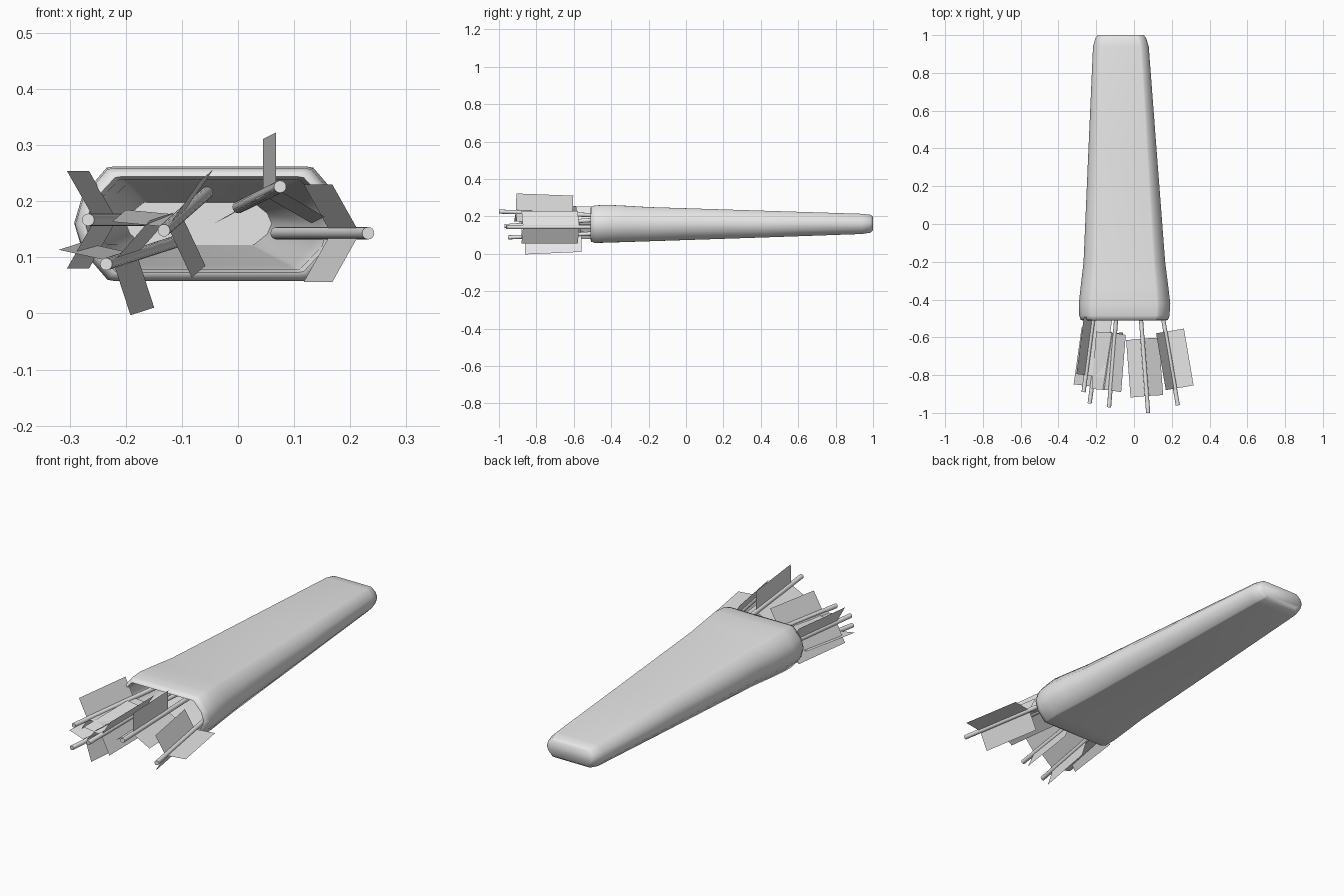
import bpy, bmesh
from math import cos, sin, radians
from mathutils import Vector

old = bpy.data.objects.get("Cube")
if old:
    bpy.data.objects.remove(old, do_unlink=True)

grey = bpy.data.materials.new("plain_grey")
grey.use_nodes = True
colour = (0.8, 0.8, 0.8, 1)
grey.diffuse_color = colour
grey.node_tree.nodes["Principled BSDF"].inputs["Base Color"].default_value = colour


def finish(name, bm, smooth_angle=None):
    mesh = bpy.data.meshes.new(name)
    bm.to_mesh(mesh)
    bm.free()
    mesh.materials.append(grey)
    obj = bpy.data.objects.new(name, mesh)
    bpy.context.collection.objects.link(obj)
    if smooth_angle:
        bpy.ops.object.select_all(action='DESELECT')
        obj.select_set(True)
        bpy.context.view_layer.objects.active = obj
        bpy.ops.object.shade_smooth_by_angle(angle=radians(smooth_angle))
    return obj


# Quarter outline of the case, as fractions of half width and half height
QUARTER = [(1, 0), (0.94, 0.48), (0.76, 0.98), (0.71, 1)]
RIGHT = [(x, -z) for x, z in reversed(QUARTER[1:])] + QUARTER
OUTLINE = RIGHT + [(-x, z) for x, z in reversed(RIGHT)]


def ring(bm, y, x0, x1, z0, z1):
    cx, cz, w, h = (x0 + x1) / 2, (z0 + z1) / 2, (x1 - x0) / 2, (z1 - z0) / 2
    return [bm.verts.new((cx + w * u, y, cz + h * v)) for u, v in OUTLINE]


# Case: outer wall from the closed end to the rim, then the inner wall back in
SECTIONS = [
    (1.00, -0.192, 0.052, 0.125, 0.200),
    (0.985, -0.204, 0.064, 0.113, 0.209),
    (0.94, -0.217, 0.078, 0.106, 0.214),
    (0.40, -0.241, 0.119, 0.087, 0.231),
    (-0.20, -0.267, 0.165, 0.067, 0.250),
    (-0.32, -0.281, 0.180, 0.063, 0.257),
    (-0.42, -0.292, 0.192, 0.060, 0.262),
    (-0.485, -0.290, 0.188, 0.058, 0.259),
    (-0.508, -0.282, 0.180, 0.065, 0.252),
    (-0.510, -0.272, 0.170, 0.073, 0.244),
    (-0.490, -0.264, 0.162, 0.078, 0.239),
    (-0.20, -0.247, 0.145, 0.086, 0.231),
    (0.92, -0.200, 0.060, 0.122, 0.198),
]
bm = bmesh.new()
rings = [ring(bm, *s) for s in SECTIONS]
count = len(OUTLINE)
for a, b in zip(rings, rings[1:]):
    for i in range(count):
        j = (i + 1) % count
        bm.faces.new((a[i], a[j], b[j], b[i]))
bm.faces.new(rings[0])
bm.faces.new(rings[-1])
bmesh.ops.recalc_face_normals(bm, faces=bm.faces[:])
finish("case", bm, 70)


def arrow(number, nock, slope_x, slope_z, turn):
    start = Vector(nock)
    path = Vector((slope_x, 1, slope_z))
    axis = path.normalized()
    middle = start + path * 0.48

    # Round shaft
    bm = bmesh.new()
    bmesh.ops.create_cone(bm, cap_ends=True, segments=16, radius1=0.011,
                          radius2=0.011, depth=path.length * 0.96)
    bm.transform(axis.to_track_quat('Z', 'Y').to_matrix().to_4x4())
    bmesh.ops.translate(bm, verts=bm.verts[:], vec=middle)
    finish(f"arrow_shaft_{number}", bm, 40)

    # Three flat feathers around the shaft
    bm = bmesh.new()
    for k in range(3):
        a = radians(turn + 120 * k)
        out = Vector((cos(a), 0, sin(a)))
        out = (out - axis * out.dot(axis)).normalized() * 0.1
        p, q = start + axis * 0.09, start + axis * 0.395
        bm.faces.new([bm.verts.new(v) for v in (p, q, q + out, p + out)])
    finish(f"arrow_feathers_{number}", bm)


# Arrows: nock position, sideways and upward drift, feather rotation
ARROWS = [
    ((-0.267, -0.89, 0.167), 0.13, 0.0, 0),
    ((-0.235, -0.95, 0.088), 0.14, 0.045, 48),
    ((-0.132, -0.97, 0.148), 0.08, 0.07, 55),
    ((0.075, -1.0, 0.226), -0.077, -0.038, 90),
    ((0.232, -0.96, 0.143), -0.17, 0.0, 0),
]
for n, spec in enumerate(ARROWS, 1):
    arrow(n, *spec)
